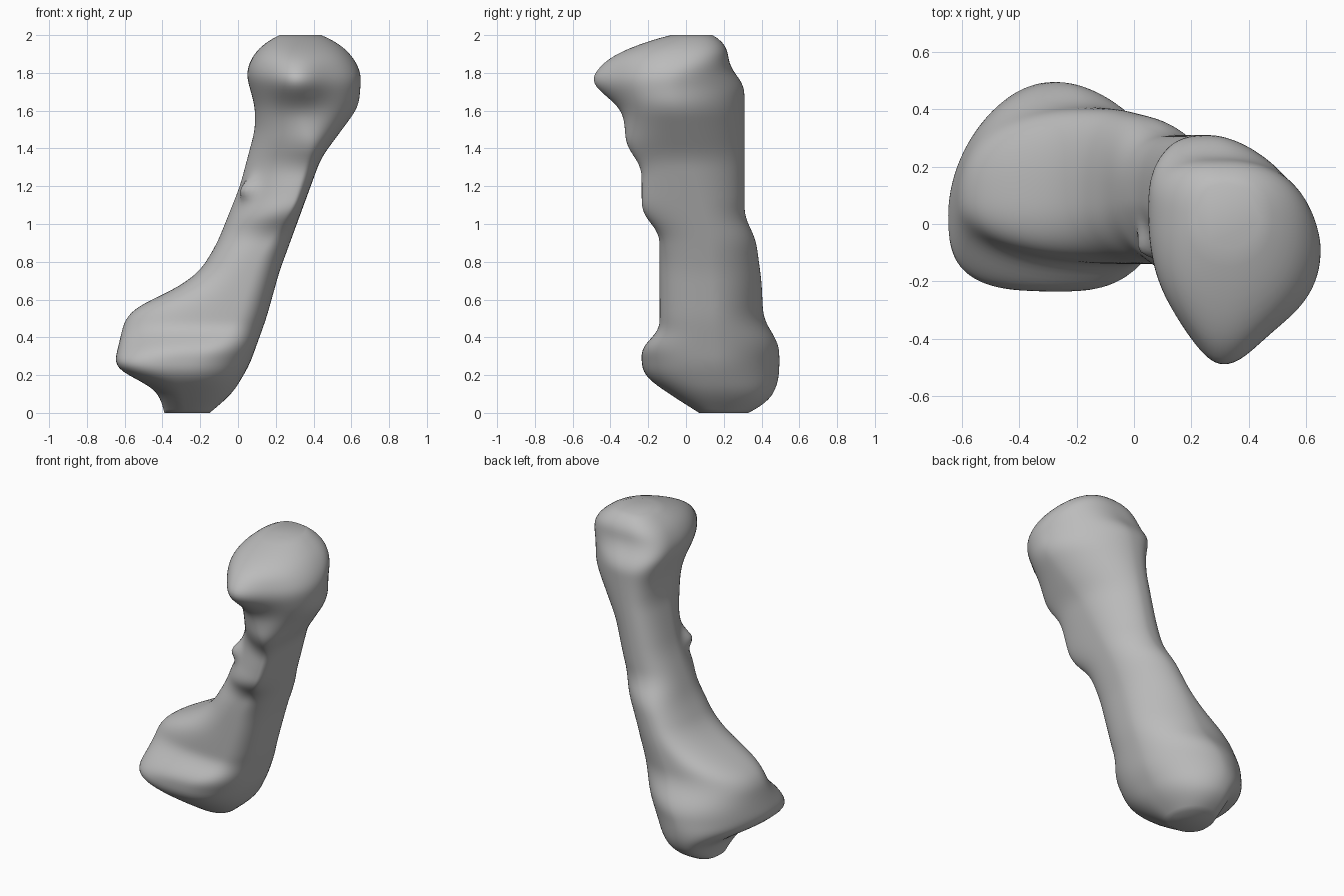
import bpy
import bmesh
from math import cos, sin, pi, exp
from mathutils import Vector

cube = bpy.data.objects.get("Cube")
if cube:
    bpy.data.objects.remove(cube, do_unlink=True)

# Outline profiles of the bone as (height, offset) pairs
left = [(0, -.39), (.08, -.41), (.15, -.46), (.2, -.6), (.25, -.66), (.35, -.635),
        (.5, -.6), (.57, -.53), (.65, -.34), (.75, -.2), (.9, -.11), (1.2, .01),
        (1.5, .09), (1.62, .09), (1.8, .04), (1.9, .08), (1.97, .15), (2, .22)]
right = [(0, -.15), (.1, -.03), (.25, .06), (.5, .15), (.75, .22), (1.05, .33),
         (1.35, .44), (1.62, .64), (1.8, .655), (1.9, .6), (1.97, .52), (2, .44)]
front = [(0, .07), (.1, -.09), (.2, -.23), (.35, -.24), (.43, -.14), (.95, -.14),
         (1.06, -.235), (1.3, -.235), (1.42, -.32), (1.6, -.325), (1.76, -.4),
         (1.9, -.36), (1.97, -.21), (2, -.08)]
back = [(0, .33), (.05, .43), (.12, .475), (.2, .495), (.36, .495), (.5, .41),
        (.7, .4), (.92, .37), (1.04, .31), (1.74, .31), (1.83, .23), (1.93, .22),
        (1.97, .2), (2, .14)]

# Where the crest of each side of the section lies
front_crest = [(0, -.28), (.25, -.3), (.36, -.18), (.45, -.04), (.8, .08), (1.1, .29),
               (1.4, .38), (1.76, .32), (2, .33)]
back_crest = [(0, -.28), (.25, -.29), (.55, -.15), (1.1, .15), (1.5, .24), (2, .32)]
left_crest = [(0, .18), (.25, .02), (.5, .1), (1.2, .08), (1.75, .05), (2, .02)]
right_crest = [(0, .18), (.3, .15), (.9, .12), (1.2, .04), (1.75, -.1), (2, .02)]

# Corner shape of each quarter: low is boxy, high is cut away
front_left = [(0, 1.1), (.12, 1), (.24, .55), (.36, .85), (.9, .85), (1.1, 1.2),
              (1.4, 1.25), (1.65, 1), (1.8, .88), (2, .85)]
front_right = [(0, .8), (1, .8), (1.8, .95)]
back_left = [(0, .7), (.14, .75), (.25, 1.12), (.6, .8), (1.2, .75), (1.8, .65), (2, .8)]
back_right = [(0, .9), (.2, 1.15), (.9, 1.12), (1.6, 1.2), (1.76, 1.2), (1.87, .82)]


def linear(keys, z):
    z = max(keys[0][0], min(keys[-1][0], z))
    for (za, a), (zb, b) in zip(keys, keys[1:]):
        if z <= zb:
            return a + (b - a) * (z - za) / (zb - za)


def sample(keys, z):
    """Profile value with its corners softened."""
    window = min(.045, z, 2 - z)
    return sum(linear(keys, z + window * k / 4) for k in range(-4, 5)) / 9


# Local bumps: centre, push, radius
nose = (Vector((.31, -.42, 1.76)), Vector((0, -.11, 0)), .14)
spur = (Vector((.05, -.08, 1.19)), Vector((-.065, -.035, 0)), .05)


def section_point(z, angle):
    """Rounded section made of four quarter superellipses."""
    c, s = cos(angle), sin(angle)
    if s > 0:
        mid_x, end_y = sample(back_crest, z), sample(back, z)
        corner = sample(back_right if c > 0 else back_left, z)
    else:
        mid_x, end_y = sample(front_crest, z), sample(front, z)
        corner = sample(front_right if c > 0 else front_left, z)
    mid_y = sample(right_crest if c > 0 else left_crest, z)
    end_x = sample(right if c > 0 else left, z)
    point = Vector((mid_x + (end_x - mid_x) * abs(c) ** corner,
                    mid_y + (end_y - mid_y) * abs(s) ** corner, z))
    for centre, push, radius in (nose, spur):
        point += push * exp(-((point - centre).length / radius) ** 2)
    return point


def loft(name, rings, sides):
    bm = bmesh.new()
    loops = []
    for i in range(rings + 1):
        z = 2 * i / rings
        loops.append([bm.verts.new(section_point(z, 2 * pi * k / sides))
                      for k in range(sides)])
    for low, high in zip(loops, loops[1:]):
        for k in range(sides):
            n = (k + 1) % sides
            bm.faces.new((low[k], low[n], high[n], high[k]))
    bm.faces.new(reversed(loops[0]))
    bm.faces.new(loops[-1])
    # Soften the seams between quarters
    inner = [v for loop in loops[1:-1] for v in loop]
    for _ in range(4):
        bmesh.ops.smooth_vert(bm, verts=inner, factor=.5, use_axis_x=True,
                              use_axis_y=True, use_axis_z=True)
    mesh = bpy.data.meshes.new(name)
    bm.to_mesh(mesh)
    bm.free()
    obj = bpy.data.objects.new(name, mesh)
    bpy.context.collection.objects.link(obj)
    return obj


# One matte grey for the whole bone
grey = bpy.data.materials.new("plain grey")
grey.use_nodes = True
colour = (.5, .5, .5, 1)
grey.diffuse_color = colour
grey.node_tree.nodes["Principled BSDF"].inputs["Base Color"].default_value = colour

bone = loft("bone", 110, 96)
bone.data.materials.append(grey)
bpy.ops.object.select_all(action="DESELECT")
bone.select_set(True)
bpy.context.view_layer.objects.active = bone
bpy.ops.object.shade_smooth_by_angle(angle=pi / 3)
